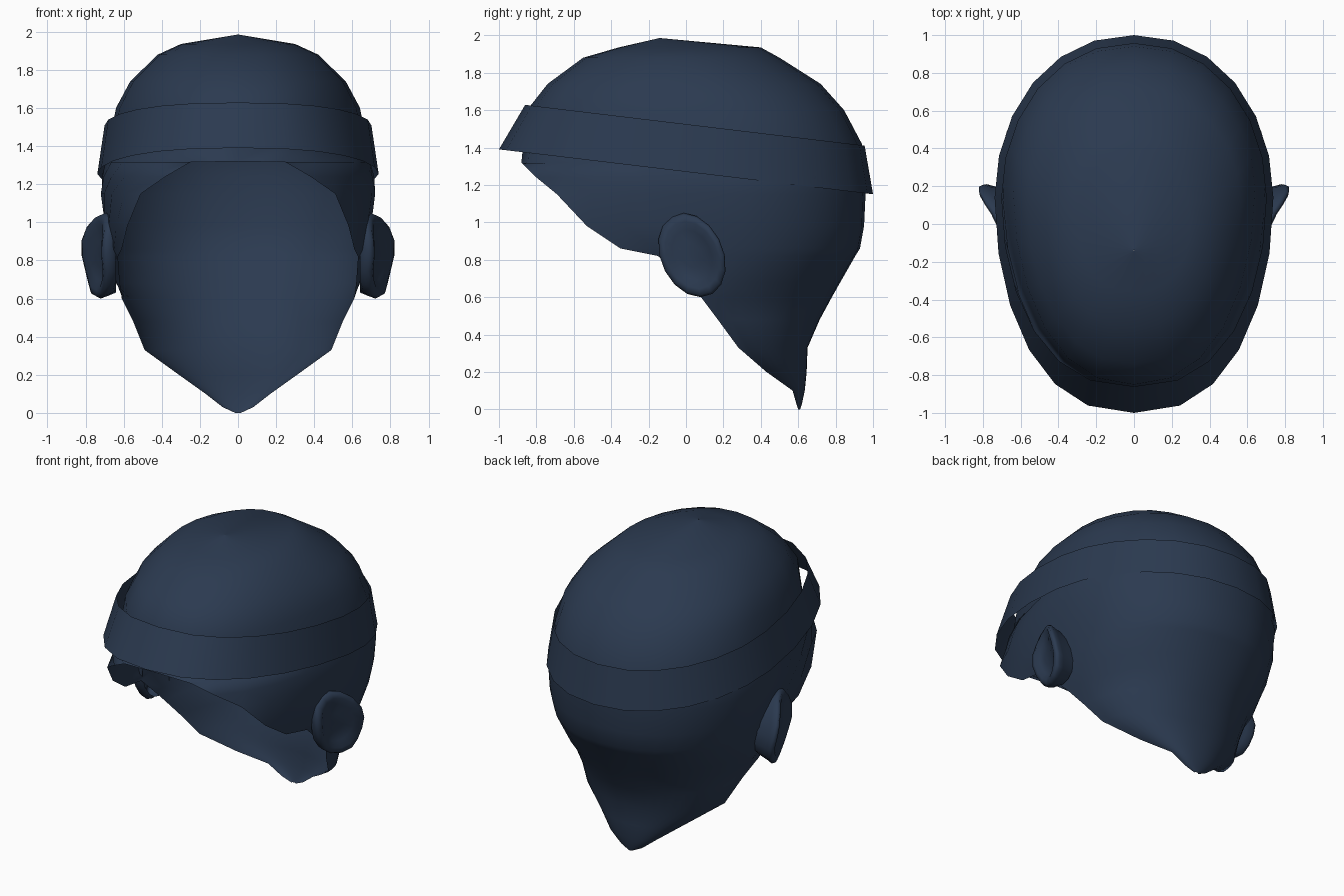
import bpy, bmesh, math

if "Cube" in bpy.data.objects:
    bpy.data.objects.remove(bpy.data.objects["Cube"])

mat = bpy.data.materials.new("dark_blue")
mat.diffuse_color = (0.024, 0.042, 0.08, 1)
mat.use_nodes = True
mat.node_tree.nodes["Principled BSDF"].inputs["Base Color"].default_value = mat.diffuse_color


def loft(name, rows, closed=False, cap=False):
    """Skin a list of equally long point rows into one smooth surface."""
    bm = bmesh.new()
    grid = [[bm.verts.new(p) for p in row] for row in rows]
    n = len(rows[0])
    for a, b in zip(grid, grid[1:]):
        for i in range(n if closed else n - 1):
            j = (i + 1) % n
            bm.faces.new((a[i], a[j], b[j], b[i]))
    if cap:
        bm.faces.new(grid[-1])
    bmesh.ops.remove_doubles(bm, verts=bm.verts, dist=0.0005)
    bmesh.ops.recalc_face_normals(bm, faces=bm.faces)
    me = bpy.data.meshes.new(name)
    bm.to_mesh(me)
    bm.free()
    ob = bpy.data.objects.new(name, me)
    bpy.context.collection.objects.link(ob)
    me.materials.append(mat)
    for p in me.polygons:
        p.use_smooth = True
    return ob


def egg_arc(z, w, yw, yb, xe, ye, tilt=0, n=24, power=0.88):
    """Egg-shaped arc round the back, from the edge point (xe, ye) to its mirror."""
    t0 = math.pi / 2 if xe >= w else math.asin((xe / w) ** (1 / power))
    front = 0 if xe >= w else (yw - ye) / math.cos(t0)
    pts = []
    for i in range(n + 1):
        t = t0 + (2 * math.pi - 2 * t0) * i / n
        s, c = math.sin(t), math.cos(t)
        k = power if c > 0 else .93
        x = math.copysign(w * abs(s) ** k, s) if abs(s) > 1e-6 else 0
        y = yw - c * (front if c > 0 else yb - yw)
        pts.append((x, y, z + tilt * y))
    return pts


# Nape, a half arc behind the edge: z, half width, edge y, back y
nape = [(0, .015, .6, .61), (.03, .08, .59, .62), (.1, .17, .57, .635),
        (.2, .31, .43, .645), (.33, .49, .28, .65), (.48, .55, .17, .715),
        (.6, .61, .08, .78)]
# Sides round the face opening: z, half width, widest y, back y, edge x, edge y
sides = [(.68, .64, .15, .825, .62, 0), (.82, .67, .2, .905, .63, -.15),
         (.86, .68, .2, .93, .61, -.35), (.98, .7, .23, .952, .58, -.53),
         (1.15, .72, .22, .96, .51, -.69), (1.24, .715, .22, .96, .38, -.8),
         (1.315, .695, .2, .957, .25, -.875)]
# Dome, closed rings: z, half width, widest y, back y, front y
dome = [(1.32, .695, .2, .957, -.88), (1.42, .675, .2, .94, -.87),
        (1.6, .64, .18, .845, -.85), (1.74, .565, .1, .72, -.74),
        (1.88, .42, 0, .5, -.55), (1.935, .3, 0, .4, -.36),
        (1.985, .002, -.14, -.138, -.142)]
rows = [egg_arc(z, w, ye, yb, w, ye) for z, w, ye, yb in nape]
rows += [egg_arc(*r) for r in sides]
rows += [egg_arc(z, w, yw, yb, 0, yf) for z, w, yw, yb, yf in dome]
loft("head_shell", rows)

# Slanted, flared headband
loft("headband", [egg_arc(1.27, .738, .14, 1, 0, -1, -.12, power=.82)[:-1],
                  egg_arc(1.525, .7, .14, .955, 0, -.86, -.12, power=.82)[:-1]],
     closed=True)


def ear_ring(side, scale, depth, base=None):
    """Tilted oval in the ear plane, flaring outwards to the back."""
    ring = []
    for i in range(16):
        a = math.tau * i / 16
        u, v = .175 * scale * math.cos(a), .225 * scale * math.sin(a)
        y, z = .032 + u - .2 * v, .825 + v
        x = min(.82, .765 + .4 * y) + .25 * min(0, z - .82) - .35 * max(0, z - .92)
        ring.append((side * (base or x - depth), y, z))
    return ring


# Ears: root, back, rim, then the hollow
for side, name in ((1, "right_ear"), (-1, "left_ear")):
    loft(name, [ear_ring(side, .86, 0, .64), ear_ring(side, .94, .06),
                ear_ring(side, 1, .02), ear_ring(side, .95, 0),
                ear_ring(side, .8, .005), ear_ring(side, .6, .035),
                ear_ring(side, .3, .05)], closed=True, cap=True)
